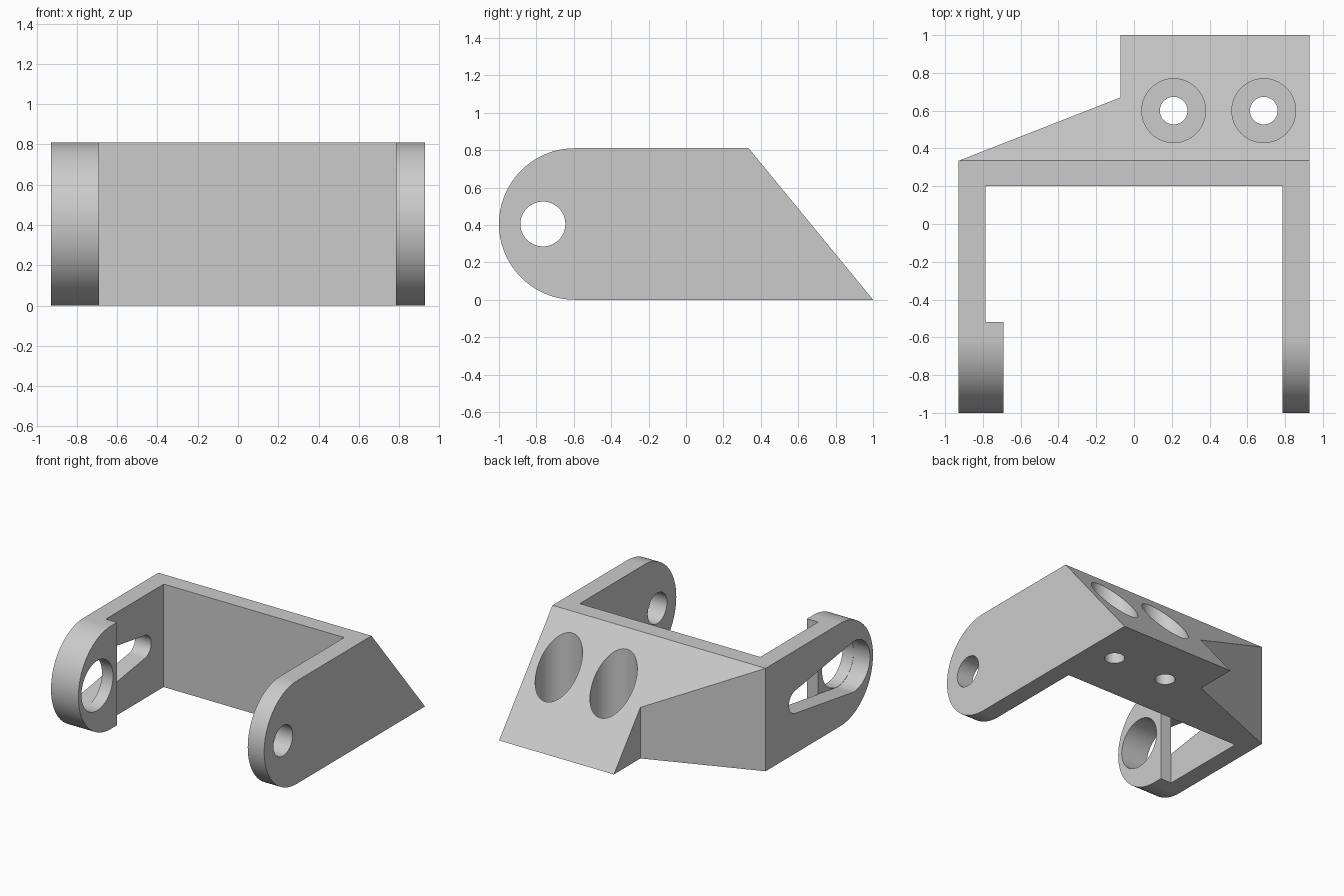
import bpy, bmesh
from math import cos, sin, pi, radians
from mathutils import Vector

cube = bpy.data.objects.get("Cube")
if cube:
    bpy.data.objects.remove(cube, do_unlink=True)

grey = bpy.data.materials.new("plain grey")
grey.use_nodes = True
grey.diffuse_color = (0.6, 0.6, 0.6, 1)
grey.node_tree.nodes["Principled BSDF"].inputs["Base Color"].default_value = (0.6, 0.6, 0.6, 1)

HEIGHT, MID = 0.81, 0.405      # overall height and pivot height
HALF = 0.928                   # half width
PIVOT_Y = -0.765


def arc(cu, cv, r, start, end, n=48):
    """Points of an arc; angles in degrees."""
    step = radians(end - start) / n
    return [(cu + r * cos(radians(start) + i * step),
             cv + r * sin(radians(start) + i * step)) for i in range(n + 1)]


def circle(cu, cv, r):
    return arc(cu, cv, r, 0, 360, 64)[:-1]


def prism(name, outline, axis, low, high):
    """Extrude an outline along x (outline in y, z) or z (outline in x, y)."""
    bm = bmesh.new()
    place = (lambda u, v: (low, u, v)) if axis == "x" else (lambda u, v: (u, v, low))
    face = bm.faces.new([bm.verts.new(place(u, v)) for u, v in outline])
    grown = bmesh.ops.extrude_face_region(bm, geom=[face])["geom"]
    shift = Vector((high - low, 0, 0) if axis == "x" else (0, 0, high - low))
    bmesh.ops.translate(bm, vec=shift, verts=[g for g in grown if isinstance(g, bmesh.types.BMVert)])
    bmesh.ops.recalc_face_normals(bm, faces=bm.faces)
    mesh = bpy.data.meshes.new(name)
    bm.to_mesh(mesh)
    bm.free()
    obj = bpy.data.objects.new(name, mesh)
    bpy.context.collection.objects.link(obj)
    return obj


def cut(body, outline, axis, low, high):
    """Subtract a prism from the body."""
    cutter = prism("cutter", outline, axis, low, high)
    cutter.hide_render = True
    mod = body.modifiers.new("cut", "BOOLEAN")
    mod.operation, mod.solver, mod.object = "DIFFERENCE", "EXACT", cutter
    bpy.context.view_layer.objects.active = body
    bpy.ops.object.modifier_apply(modifier=mod.name)
    bpy.data.objects.remove(cutter, do_unlink=True)


# Side profile: rounded front, sloped back
side = arc(MID - 1, MID, MID, 90, 270) + [(1, 0), (0.335, HEIGHT)]
bracket = prism("hinge_bracket", side, "x", -HALF, HALF)
bracket.data.materials.append(grey)

# Space between the arms, leaving a thicker boss on one arm
cut(bracket, [(-0.69, -1.2), (0.785, -1.2), (0.785, 0.2), (-0.787, 0.2),
              (-0.787, -0.52), (-0.69, -0.52)], "z", -0.2, 1)

# Angled notch behind the back wall
cut(bracket, [(-HALF, 0.335), (-0.072, 0.67), (-0.072, 1.2), (-1.2, 1.2), (-1.2, 0.335)],
    "z", -0.2, 1)

# Pivot holes
cut(bracket, circle(PIVOT_Y, MID, 0.12), "x", 0.7, 1.1)
cut(bracket, circle(PIVOT_Y, MID, 0.196), "x", -0.85, -0.6)

# Tapered slot in the outer side of the boss arm
big, small, rear_y = 0.198, 0.09, -0.045
lean = 81.4
slot = (arc(rear_y, MID, small, -lean, lean, 24)
        + arc(PIVOT_Y, MID, big, lean, 360 - lean))
cut(bracket, slot, "x", -1.1, -0.786)

# Counterbored screw holes through the wedge
for x in (0.21, 0.687):
    cut(bracket, circle(x, 0.6, 0.169), "z", 0.13, 1)
    cut(bracket, circle(x, 0.6, 0.073), "z", -0.2, 0.3)

# Smooth curved walls, crisp edges, level flat faces
bpy.ops.object.select_all(action="DESELECT")
bracket.select_set(True)
bpy.context.view_layer.objects.active = bracket
bpy.ops.object.shade_smooth_by_angle(angle=radians(25))
weighted = bracket.modifiers.new("flat_faces", "WEIGHTED_NORMAL")
weighted.keep_sharp = True
